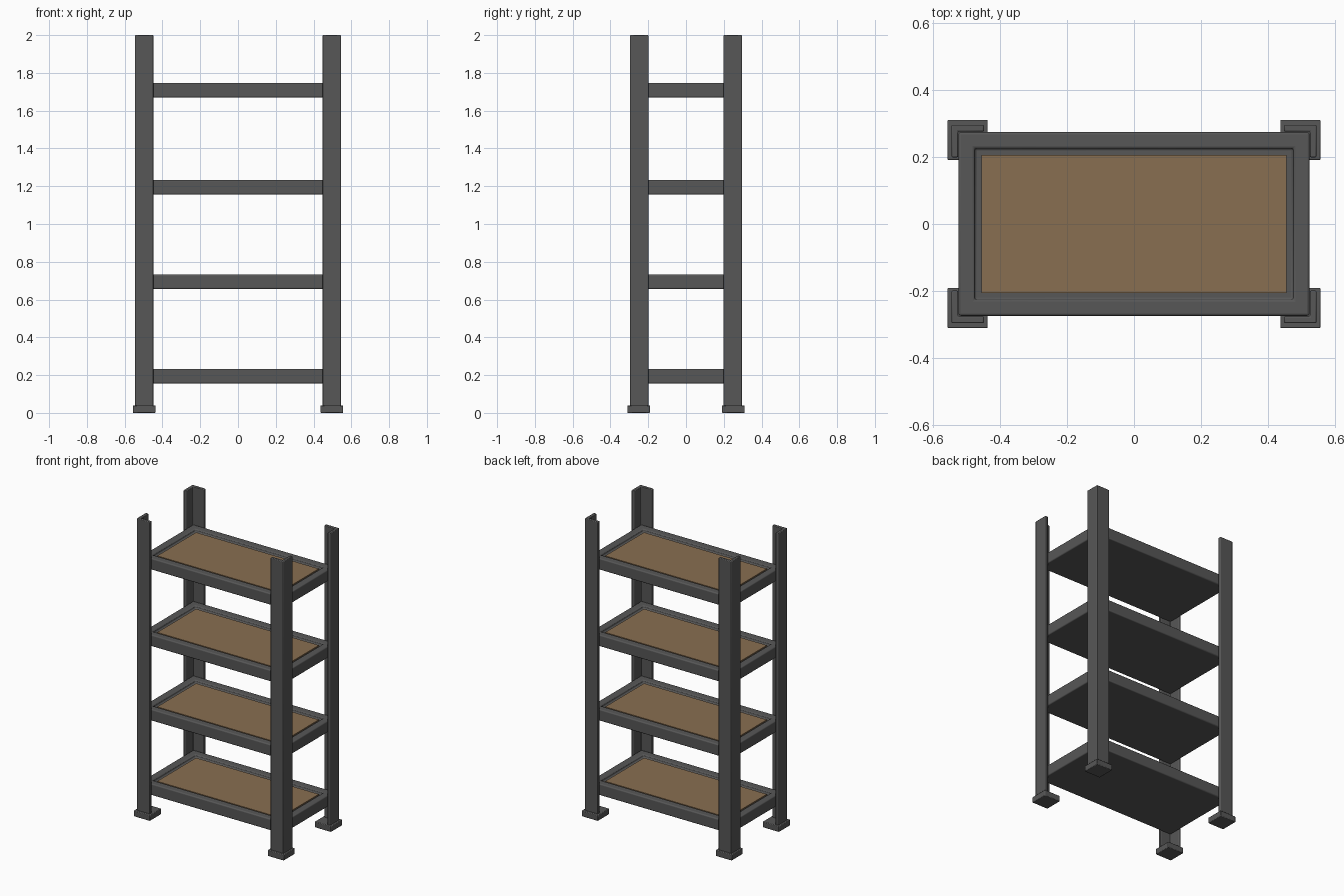
import bpy, bmesh, math

if "Cube" in bpy.data.objects:
    bpy.data.objects.remove(bpy.data.objects["Cube"])


def material(name, rgb):
    m = bpy.data.materials.new(name)
    m.diffuse_color = (*rgb, 1)
    m.use_nodes = True
    m.node_tree.nodes["Principled BSDF"].inputs["Base Color"].default_value = m.diffuse_color
    return m


METAL = material("dark grey metal", (0.095, 0.095, 0.095))
BOARD = material("brown board", (0.25, 0.158, 0.083))


def finish(bm, name, mat, bevel, segments=2):
    bmesh.ops.recalc_face_normals(bm, faces=bm.faces[:])
    mesh = bpy.data.meshes.new(name)
    bm.to_mesh(mesh)
    bm.free()
    mesh.materials.append(mat)
    ob = bpy.data.objects.new(name, mesh)
    bpy.context.collection.objects.link(ob)
    if bevel:
        mod = ob.modifiers.new("soft edges", 'BEVEL')
        mod.width = bevel
        mod.segments = segments
        mod.limit_method = 'ANGLE'
    bpy.ops.object.select_all(action='DESELECT')
    ob.select_set(True)
    bpy.context.view_layer.objects.active = ob
    bpy.ops.object.shade_smooth_by_angle(angle=math.radians(35))
    return ob


def prism(points, z0, z1):
    bm = bmesh.new()
    face = bm.faces.new([bm.verts.new((x, y, z0)) for x, y in points])
    top = bmesh.ops.extrude_face_region(bm, geom=[face])["geom"]
    for v in top:
        if isinstance(v, bmesh.types.BMVert):
            v.co.z = z1
    return bm


def rect(x0, x1, y0, y1):
    return [(x0, y0), (x1, y0), (x1, y1), (x0, y1)]


# L-section corner posts and their feet
X, Y, W, T = 0.545, 0.296, 0.097, 0.02
angle_profile = [(X, Y), (X - W, Y), (X - W, Y - T), (X - T, Y - T),
                 (X - T, Y - W), (X, Y - W)]
for sx, side in ((-1, "left"), (1, "right")):
    for sy, end in ((-1, "front"), (1, "back")):
        post = [(sx * x, sy * y) for x, y in angle_profile]
        finish(prism(post, 0.03, 2.0), f"{end}_{side}_post", METAL, 0.004)
        foot = [(sx * x, sy * y) for x, y in rect(0.437, 0.557, 0.191, 0.311)]
        finish(prism(foot, 0.0, 0.04), f"{end}_{side}_foot", METAL, 0.004)

# Shelves: a tray with a recessed top, and a board lying in the recess
SX, SY, RIM, HEIGHT, RECESS = 0.524, 0.274, 0.068, 0.077, 0.018
for i, top_z in enumerate((0.233, 0.733, 1.233, 1.747)):
    bm = prism(rect(-SX, SX, -SY, SY), top_z - HEIGHT, top_z)
    bmesh.ops.recalc_face_normals(bm, faces=bm.faces[:])
    top = max(bm.faces, key=lambda f: f.calc_center_median().z)
    bmesh.ops.inset_region(bm, faces=[top], thickness=RIM)
    inner = bmesh.ops.extrude_face_region(bm, geom=[top])["geom"]
    for v in inner:
        if isinstance(v, bmesh.types.BMVert):
            v.co.z -= RECESS
    if top.is_valid:
        bm.faces.remove(top)
    finish(bm, f"shelf_frame_{i + 1}", METAL, 0.007, 3)
    bx, by = SX - RIM, SY - RIM
    finish(prism(rect(-bx, bx, -by, by), top_z - RECESS - 0.001,
                 top_z - RECESS + 0.008), f"shelf_board_{i + 1}", BOARD, 0)
